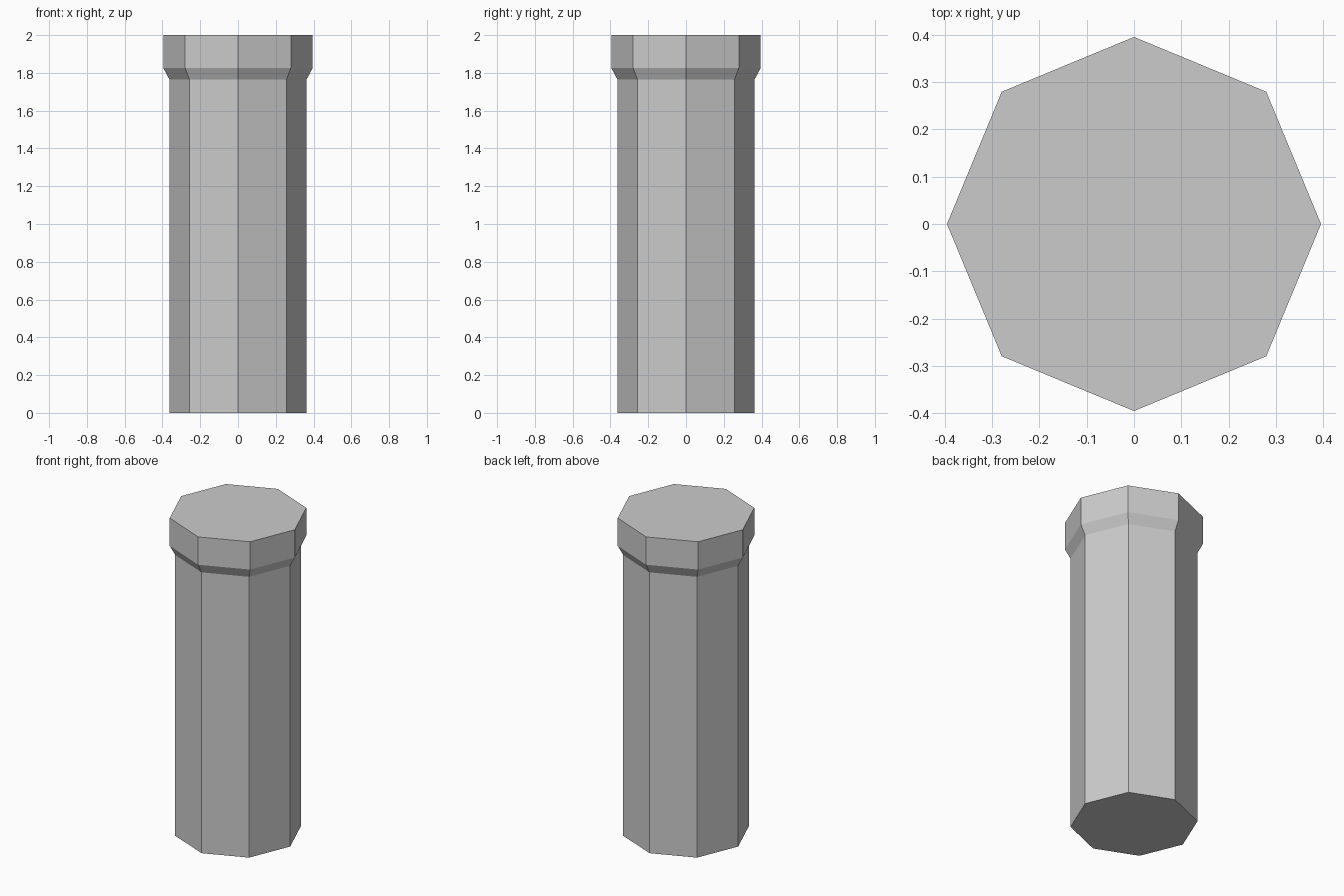
import bpy, bmesh, math

if "Cube" in bpy.data.objects:
    bpy.data.objects.remove(bpy.data.objects["Cube"], do_unlink=True)

SIDES = 8
# Radius and height of each ring, from the foot to the top of the collar
PROFILE = [(0.363, 0), (0.363, 1.765), (0.395, 1.825), (0.395, 2)]

grey = bpy.data.materials.new("stone_grey")
grey.use_nodes = True
colour = (0.6, 0.6, 0.6, 1)
grey.diffuse_color = colour
grey.node_tree.nodes["Principled BSDF"].inputs["Base Color"].default_value = colour

# Octagonal column: shaft, flared collar and flat caps
bm = bmesh.new()
rings = []
for radius, z in PROFILE:
    angles = [math.tau * i / SIDES for i in range(SIDES)]
    rings.append([bm.verts.new((radius * math.cos(a), radius * math.sin(a), z))
                  for a in angles])
for low, high in zip(rings, rings[1:]):
    for i in range(SIDES):
        j = (i + 1) % SIDES
        bm.faces.new((low[i], low[j], high[j], high[i]))
bm.faces.new(rings[0][::-1])
bm.faces.new(rings[-1])

mesh = bpy.data.meshes.new("column")
bm.to_mesh(mesh)
bm.free()
mesh.materials.append(grey)
column = bpy.data.objects.new("column", mesh)
bpy.context.collection.objects.link(column)
